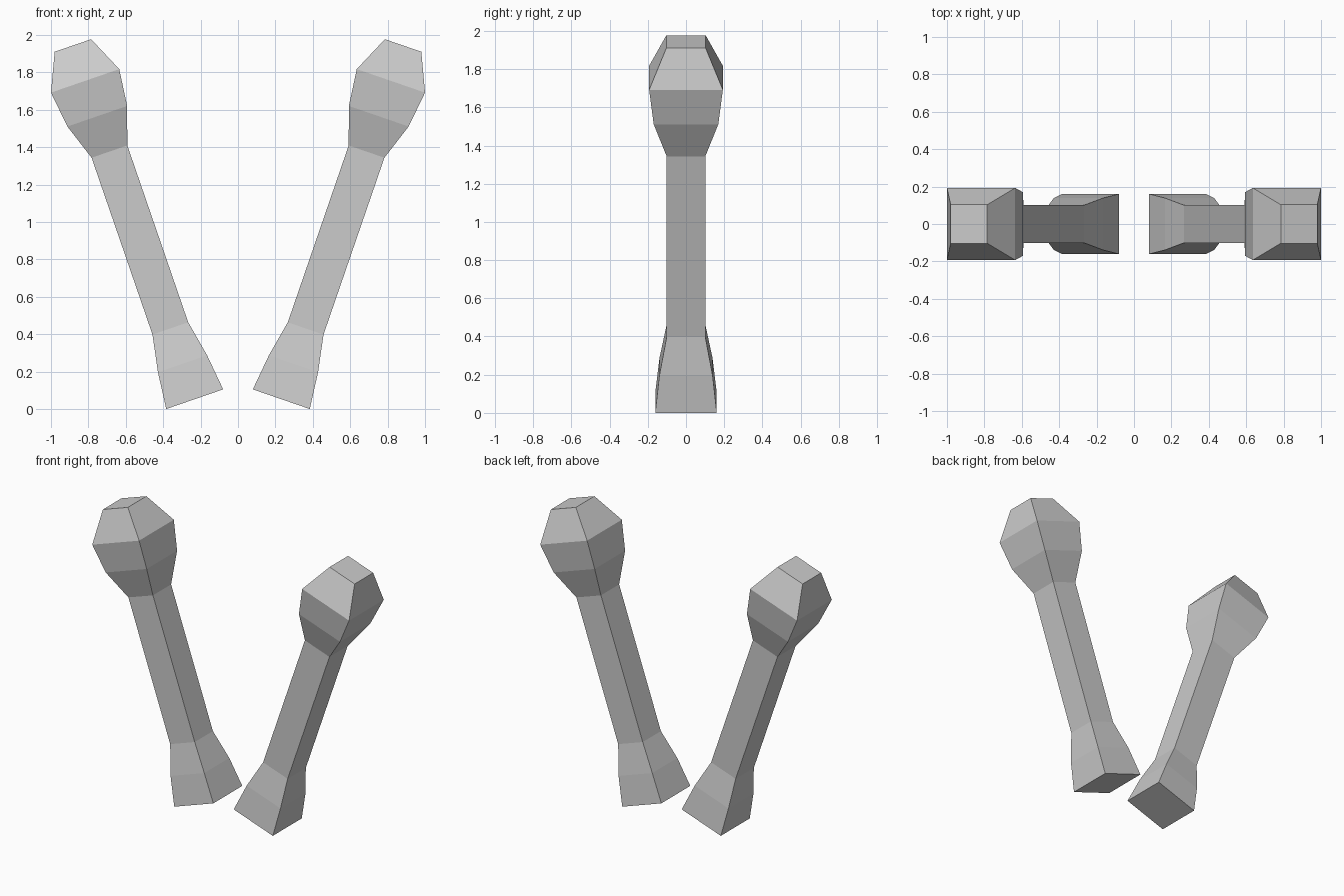
import bpy, bmesh
from math import radians
from mathutils import Matrix

if "Cube" in bpy.data.objects:
    bpy.data.objects.remove(bpy.data.objects["Cube"])

# Square profile: (distance along the axis, half width)
PROFILE = [(0.0, 0.161), (0.2, 0.139), (0.4, 0.101), (1.4, 0.101),
           (1.6, 0.169), (1.8, 0.193), (2.0, 0.103)]
TILT = radians(19)
BASE_X, BASE_Z = 0.2315, 0.0524


def make_stalk(name, side):
    bm = bmesh.new()
    # Square rings joined into a lofted stalk with a knob on top
    rings = [[bm.verts.new((sx * h, sy * h, d))
              for sx, sy in ((-1, -1), (1, -1), (1, 1), (-1, 1))]
             for d, h in PROFILE]
    for low, high in zip(rings, rings[1:]):
        for i in range(4):
            j = (i + 1) % 4
            bm.faces.new((low[i], low[j], high[j], high[i]))
    # End caps
    bm.faces.new(rings[0][::-1])
    bm.faces.new(rings[-1])
    # Lean outwards
    bm.transform(Matrix.Translation((side * BASE_X, 0, BASE_Z))
                 @ Matrix.Rotation(side * TILT, 4, 'Y'))
    bmesh.ops.recalc_face_normals(bm, faces=bm.faces[:])
    mesh = bpy.data.meshes.new(name)
    bm.to_mesh(mesh)
    bm.free()
    bpy.context.collection.objects.link(bpy.data.objects.new(name, mesh))


# Mirrored pair
make_stalk("right_antenna", 1)
make_stalk("left_antenna", -1)
